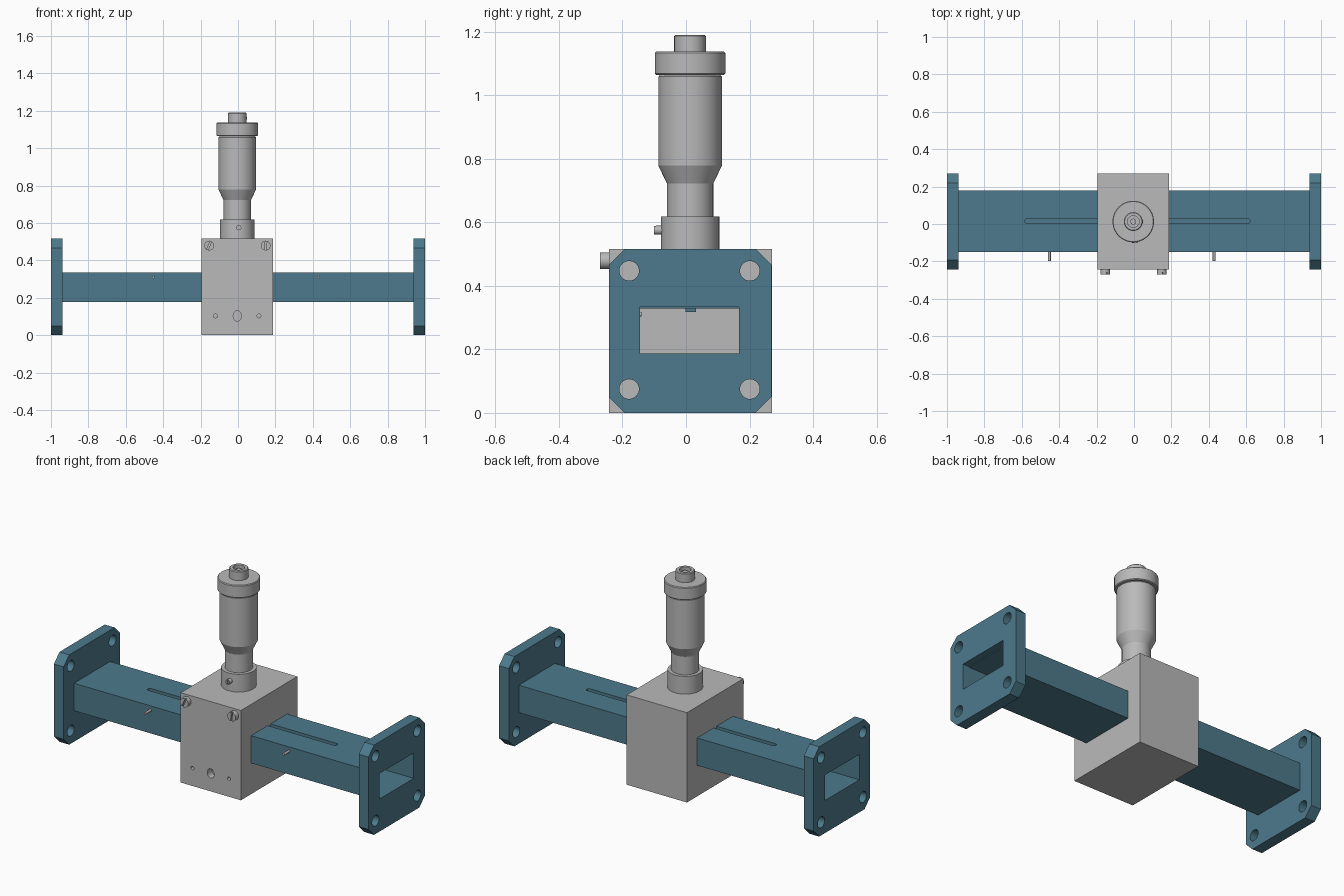
import bpy, bmesh, math
from mathutils import Matrix, Vector

if "Cube" in bpy.data.objects:
    bpy.data.objects.remove(bpy.data.objects["Cube"])

def material(name, rgb):
    m = bpy.data.materials.new(name)
    m.diffuse_color = (*rgb, 1)
    m.use_nodes = True
    m.node_tree.nodes["Principled BSDF"].inputs["Base Color"].default_value = m.diffuse_color
    return m

TEAL = material("teal_paint", (0.074, 0.195, 0.262))
GREY = material("grey_metal", (0.49, 0.49, 0.49))
CX, CY = -0.004, 0.013          # axis of the block and micrometer

def finish(name, bm, mat):
    bmesh.ops.recalc_face_normals(bm, faces=bm.faces)
    me = bpy.data.meshes.new(name)
    bm.to_mesh(me)
    bm.free()
    ob = bpy.data.objects.new(name, me)
    bpy.context.collection.objects.link(ob)
    me.materials.append(mat)
    return ob

def box(name, lo, hi, mat, turn=None):
    bm = bmesh.new()
    lo, hi = Vector(lo), Vector(hi)
    rot = turn if turn else Matrix()
    bmesh.ops.create_cube(bm, size=1, matrix=Matrix.Translation((lo + hi) / 2) @ rot @ Matrix.Diagonal((*(hi - lo), 1)))
    return finish(name, bm, mat)

def rod(name, a, b, r, mat, squash=1, n=32):
    """Cylinder from a to b; squash scales its width for oval holes."""
    a, b = Vector(a), Vector(b)
    rot = (b - a).to_track_quat('Z', 'Y').to_matrix().to_4x4()
    bm = bmesh.new()
    bmesh.ops.create_cone(bm, cap_ends=True, segments=n, radius1=r, radius2=r, depth=(b - a).length,
                          matrix=Matrix.Translation((a + b) / 2) @ Matrix.Diagonal((squash, 1, 1, 1)) @ rot)
    return finish(name, bm, mat)

def prism(name, pts, depth, mat):
    bm = bmesh.new()
    f = bm.faces.new([bm.verts.new(p) for p in pts])
    new = bmesh.ops.extrude_face_region(bm, geom=[f])['geom']
    bmesh.ops.translate(bm, verts=[v for v in new if isinstance(v, bmesh.types.BMVert)], vec=depth)
    return finish(name, bm, mat)

def cut(ob, cutters):
    bpy.context.view_layer.objects.active = ob
    for c in cutters:
        m = ob.modifiers.new("cut", 'BOOLEAN')
        m.operation, m.solver, m.object = 'DIFFERENCE', 'EXACT', c
        bpy.ops.object.modifier_apply(modifier=m.name)
        bpy.data.objects.remove(c)

def smooth(ob):
    bpy.ops.object.select_all(action='DESELECT')
    ob.select_set(True)
    bpy.context.view_layer.objects.active = ob
    bpy.ops.object.shade_smooth_by_angle(angle=math.radians(25))

def bore():
    return box("bore", (-1.2, -0.145, 0.187), (1.2, 0.167, 0.333 - 0.004), TEAL)

def slot():
    r, y, x0, x1 = 0.013, 0.015, -0.57, 0.607
    pts = []
    for x, start in ((x1, -90), (x0, 90)):
        for i in range(9):
            a = math.radians(start + i * 22.5)
            pts.append((x + r * math.cos(a), y + r * math.sin(a), 0.321))
    return prism("slot", pts, (0, 0, 0.1), TEAL)

# waveguide tube with a shallow groove along its top
guide = box("waveguide", (-0.96, -0.149, 0.178), (0.96, 0.178, 0.336), TEAL)
cut(guide, [bore(), slot()])
channel = box("groove_channel", (-0.588, -0.001, 0.317), (0.625, 0.031, 0.334), TEAL)
cut(channel, [slot()])

# end flanges with clipped corners, window and bolt holes
c, y0, y1, z1 = 0.05, -0.243, 0.269, 0.516
outline = [(y0 + c, 0), (y1 - c, 0), (y1, c), (y1, z1 - c), (y1 - c, z1), (y0 + c, z1), (y0, z1 - c), (y0, c)]
for side, x in (("left", -1), ("right", 0.938)):
    flange = prism(side + "_flange", [(x, y, z) for y, z in outline], (0.062, 0, 0), TEAL)
    window = box("window", (x - 0.1, -0.145, 0.187), (x + 0.2, 0.167, 0.333), TEAL)
    holes = [rod("hole", (x - 0.1, y, z), (x + 0.2, y, z), 0.031, TEAL)
             for y in (-0.179, 0.201) for z in (0.075, 0.447)]
    cut(flange, [window] + holes)
    smooth(flange)

# central block with three recessed holes in the front
block = box("block", (-0.195, -0.242, 0), (0.188, 0.27, 0.516), GREY)
cut(block, [rod("hole", (x, -0.3, 0.103), (x, -0.2, 0.103), r, GREY, s)
            for x, r, s in ((-0.12, 0.01, 1), (CX, 0.027, 0.8), (0.112, 0.01, 1))])
smooth(block)

# slotted screws on the block, pins on the guide
for side, x, angle in (("left", -0.154, 0.4), ("right", 0.148, 0.1)):
    screw = rod(side + "_screw", (x, -0.23, 0.479), (x, -0.27, 0.479), 0.026, GREY)
    cut(screw, [box("groove", (x - 0.004, -0.28, 0.44), (x + 0.004, -0.259, 0.52), GREY,
                    Matrix.Rotation(angle, 4, 'Y'))])
    smooth(screw)
for side, x in (("left", -0.452), ("right", 0.428)):
    smooth(rod(side + "_pin", (x, -0.14, 0.311), (x, -0.197, 0.311), 0.007, GREY, n=16))

# micrometer: one turned profile of radius and height
profile = [(0, 0.51), (0.092, 0.51), (0.092, 0.618), (0.073, 0.618), (0.073, 0.722), (0.1, 0.778),
           (0.1, 1.058), (0.095, 1.064), (0.107, 1.064), (0.111, 1.068), (0.111, 1.133), (0.107, 1.137),
           (0.05, 1.137), (0.05, 1.186), (0.046, 1.19), (0.031, 1.19), (0.031, 1.165), (0, 1.165)]
bm = bmesh.new()
vs = [bm.verts.new((CX + r, CY, z)) for r, z in profile]
es = [bm.edges.new(p) for p in zip(vs, vs[1:])]
bmesh.ops.spin(bm, geom=vs + es, cent=(CX, CY, 0), axis=(0, 0, 1), angle=2 * math.pi, steps=64)
bmesh.ops.remove_doubles(bm, verts=bm.verts, dist=1e-4)
smooth(finish("micrometer", bm, GREY))

# collar locking screw, knob spindle and knob side dot
lock = rod("collar_screw", (0.004, -0.07, 0.575), (0.004, -0.101, 0.575), 0.014, GREY)
cut(lock, [box("groove", (0.001, -0.11, 0.55), (0.007, -0.095, 0.6), GREY)])
smooth(lock)
smooth(rod("knob_spindle", (CX, CY, 1.16), (CX, CY, 1.178), 0.016, GREY))
smooth(rod("knob_dot", (CX + 0.04, CY, 1.161), (CX + 0.051, CY, 1.161), 0.007, GREY, n=16))
